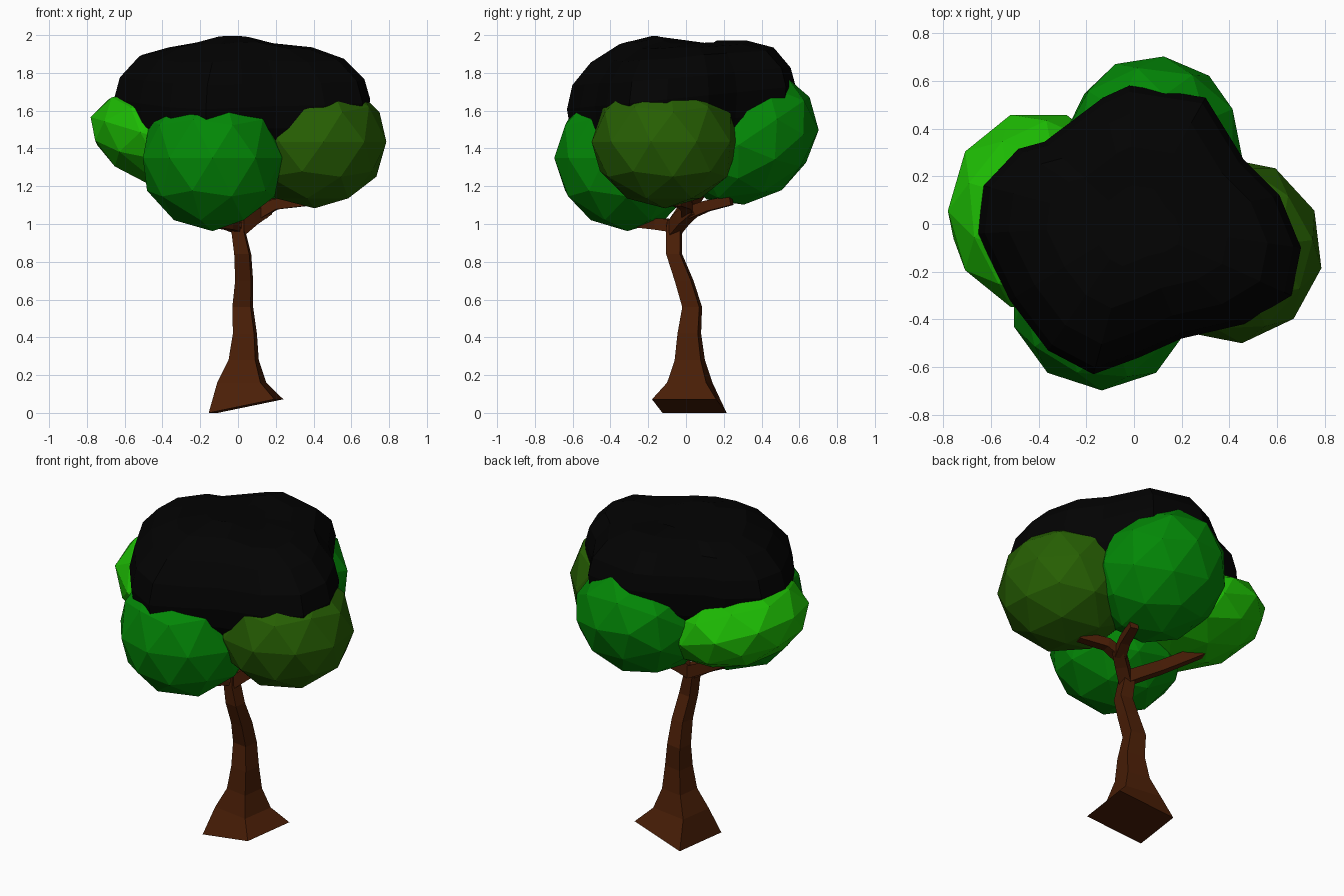
import bpy, bmesh, math, random
from mathutils import Vector, Matrix

if "Cube" in bpy.data.objects:
    bpy.data.objects.remove(bpy.data.objects["Cube"])

random.seed(4)


def material(name, rgb):
    m = bpy.data.materials.new(name)
    m.diffuse_color = (*rgb, 1)
    m.use_nodes = True
    m.node_tree.nodes["Principled BSDF"].inputs["Base Color"].default_value = m.diffuse_color
    return m


BROWN = material("bark_brown", (0.068, 0.013, 0.002))
BRIGHT = material("bright_green", (0.012, 0.5, 0.001))
GREEN = material("leaf_green", (0.001, 0.25, 0.002))
OLIVE = material("olive_green", (0.02, 0.115, 0.001))
BLACK = material("black", (0.0008, 0.0008, 0.0008))


def finish(name, bm, mat):
    bmesh.ops.recalc_face_normals(bm, faces=bm.faces)
    me = bpy.data.meshes.new(name)
    bm.to_mesh(me)
    bm.free()
    me.materials.append(mat)
    ob = bpy.data.objects.new(name, me)
    bpy.context.collection.objects.link(ob)
    return ob


def loft(name, rings, mat):
    """Skin a list of equal-length point rings and close both ends."""
    bm = bmesh.new()
    vr = [[bm.verts.new(p) for p in r] for r in rings]
    n = len(vr[0])
    for a, b in zip(vr, vr[1:]):
        for i in range(n):
            j = (i + 1) % n
            bm.faces.new((a[i], a[j], b[j], b[i]))
    bm.faces.new(vr[0][::-1])
    bm.faces.new(vr[-1])
    return finish(name, bm, mat)


# Trunk: slightly twisted square sections (x0, x1, y0, y1, z)
sections = [(-.155, .24, -.18, .215, 0), (-.11, .15, -.10, .14, .16),
            (-.05, .11, -.06, .10, .28), (-.027, .10, -.045, .08, .42),
            (-.03, .08, -.02, .085, .56), (-.015, .08, -.06, .04, .70),
            (-.02, .07, -.105, -.02, .84), (-.035, .04, -.105, -.02, .96),
            (-.03, .04, -.10, -.02, 1.02)]
rings = []
for x0, x1, y0, y1, z in sections:
    sx, sy = .12 * (x1 - x0), .14 * (y1 - y0)
    lift = .072 if z == 0 else 0          # sloping base
    rings.append([(x0, y0 + sy, z), (x1 - sx, y0, z + lift),
                  (x1, y1 - sy, z + lift), (x0 + sx, y1, z)])
loft("trunk", rings, BROWN)


# Branches: tapered four-sided tubes
def branch(name, pts, radii):
    pts = [Vector(p) for p in pts]
    rings = []
    for i, p in enumerate(pts):
        d = (pts[min(i + 1, len(pts) - 1)] - pts[max(i - 1, 0)]).normalized()
        side = d.cross(Vector((0, 0, 1))).normalized()
        up = side.cross(d)
        rings.append([p + radii[i] * (side * math.cos(a) + up * math.sin(a))
                      for a in (math.pi / 4 + k * math.pi / 2 for k in range(4))])
    loft(name, rings, BROWN)


branch("front_branch", [(0, -.05, .99), (-.05, -.15, 1.0), (-.16, -.29, 1.01)], (.05, .042, .035))
branch("left_branch", [(.01, -.06, .98), (-.18, .01, 1.09), (-.46, .13, 1.27)], (.05, .045, .04))
branch("fork_branch", [(0, -.07, .97), (.07, -.02, 1.03), (.15, .04, 1.08)], (.05, .05, .045))
branch("right_branch", [(.11, .01, 1.06), (.2, 0, 1.105), (.36, -.05, 1.12)], (.045, .04, .035))
branch("back_branch", [(.12, .02, 1.06), (.16, .11, 1.095), (.2, .24, 1.125)], (.045, .04, .035))


# Leaf clumps: low-poly tilted ellipsoids
def clump(name, loc, radii, tilt_axis, tilt, spin, mat):
    bm = bmesh.new()
    m = (Matrix.Translation(loc) @ Matrix.Rotation(math.radians(tilt), 4, tilt_axis)
         @ Matrix.Diagonal((*radii, 1)) @ Matrix.Rotation(math.radians(spin), 4, 'Z'))
    bmesh.ops.create_icosphere(bm, subdivisions=2, radius=1.02, matrix=m)
    finish(name, bm, mat)


clump("front_leaves", (-.135, -.31, 1.35), (.38, .38, .38), 'X', 0, 0, GREEN)
clump("right_leaves", (.405, -.11, 1.435), (.38, .385, .345), 'Y', 0, 7, OLIVE)
clump("back_leaves", (.08, .325, 1.45), (.37, .395, .32), 'X', 34, 10, GREEN)
clump("left_leaves", (-.40, .055, 1.45), (.39, .415, .245), 'Y', 17, 18, BRIGHT)

# Top canopy: four-lobed outline lofted into a lumpy dome
outline = [(-.02, .58), (-.13, .53), (-.375, .345), (-.485, .315), (-.63, .16), (-.655, -.04),
           (-.52, -.32), (-.36, -.53), (-.17, -.63), (.02, -.56), (.2, -.48), (.46, -.42),
           (.66, -.3), (.7, -.1), (.61, .12), (.46, .27), (.38, .4), (.3, .53)]
levels = [(.87, 1.43, .07), (.97, 1.54, .08), (1, 1.67, .1), (.955, 1.78, .08),
          (.8, 1.885, .07), (.56, 1.935, .02), (.28, 1.95, 0)]


def lump(x, y, cx, cy, h):
    return h * math.exp(-((x - cx) ** 2 + (y - cy) ** 2) / .04)


rings = []
for s, z, tilt in levels:
    ring = []
    for px, py in outline:
        x, y = px * s, py * s
        h = z + tilt * y + lump(x, y, -.03, -.21, .05) + lump(x, y, 0, .31, .025)
        if z > 1.7:
            h += random.uniform(-.005, .005)
        ring.append((x, y, min(h, 2.0)))
    rings.append(ring)
loft("top_canopy", rings, BLACK)
